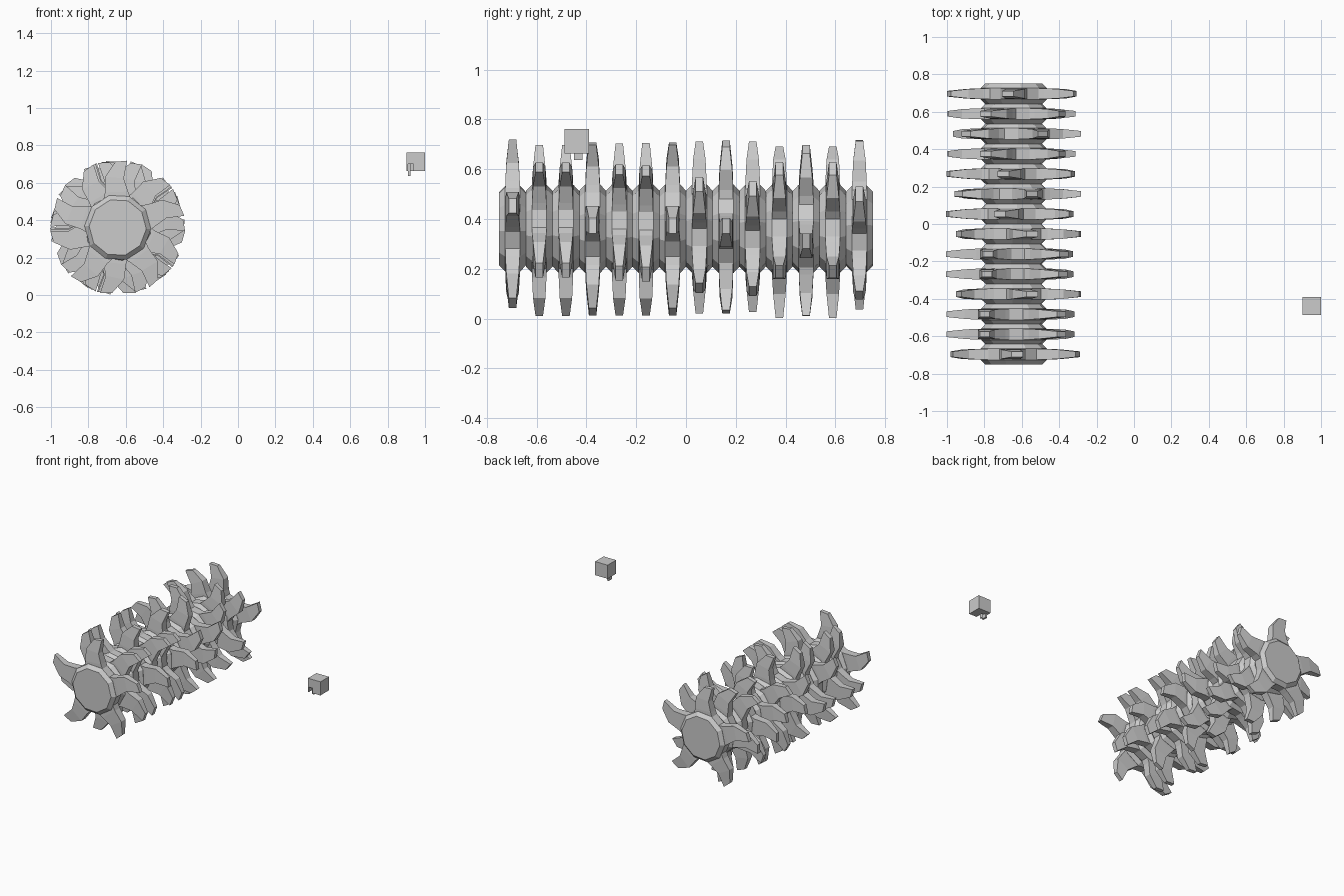
import bpy, bmesh
from math import sin, cos, radians

if "Cube" in bpy.data.objects:
    bpy.data.objects.remove(bpy.data.objects["Cube"])

CX, CZ = -0.643, 0.361        # roller axis
PITCH = 1.5 / 14              # one hub unit


def polar(r, deg, y):
    a = radians(deg)
    return (CX + r * cos(a), y, CZ + r * sin(a))


def finish(bm, name):
    bmesh.ops.recalc_face_normals(bm, faces=bm.faces)
    me = bpy.data.meshes.new(name)
    bm.to_mesh(me)
    bm.free()
    ob = bpy.data.objects.new(name, me)
    bpy.context.collection.objects.link(ob)
    return ob


def loft(bm, rings):
    vs = [[bm.verts.new(p) for p in ring] for ring in rings]
    n = len(vs[0])
    for a, b in zip(vs, vs[1:]):
        for i in range(n):
            j = (i + 1) % n
            bm.faces.new((a[i], a[j], b[j], b[i]))
    bm.faces.new(vs[0])
    bm.faces.new(vs[-1])


# tine cross-sections: (trailing r, angle), (leading r, angle), half thickness
TINE = [((0.15, -36), (0.15, 30), 0.029),
        ((0.20, -23), (0.20, 13), 0.029),
        ((0.28, -17), (0.265, 4), 0.025),
        ((0.352, -5), (0.361, 5), 0.015)]


def tined_disc(name, y, turn, lean):
    bm = bmesh.new()
    # faceted barrel hub
    h = PITCH / 2
    prof = [(-h, 0.153), (-0.03, 0.178), (0.03, 0.178), (h, 0.153)]
    loft(bm, [[polar(r, turn + 36 * i, y + dy) for i in range(10)]
              for dy, r in prof])
    # five hooked tines
    for k in range(5):
        base = 90 + turn + 72 * k
        loft(bm, [[polar(ra, base + lean * aa, y - t),
                   polar(rb, base + lean * ab, y - t),
                   polar(rb, base + lean * ab, y + t),
                   polar(ra, base + lean * aa, y + t)]
                  for (ra, aa), (rb, ab), t in TINE])
    return finish(bm, name)


# row of discs along the roller, each turned differently
turns = [-3, 26, 26, -16, 24, 23, -16, 12, -16, 9, 25, -26, 25, 5]
for i, turn in enumerate(turns):
    y = -0.75 + PITCH * (i + 0.5)
    tined_disc("tined_disc_%02d" % (i + 1), y, turn, -1 if i < 7 else 1)


def extrude_y(name, pts, y0, y1):
    bm = bmesh.new()
    loft(bm, [[(x, y, z) for x, z in pts] for y in (y0, y1)])
    return finish(bm, name)


# small detached block with a blind groove underneath, and its peg
extrude_y("small_block",
          [(0.90, 0.664), (0.908, 0.664), (0.908, 0.70), (0.938, 0.70),
           (0.938, 0.664), (1.0, 0.664), (1.0, 0.762), (0.90, 0.762)],
          -0.487, -0.43)
extrude_y("block_back",
          [(0.90, 0.664), (1.0, 0.664), (1.0, 0.762), (0.90, 0.762)],
          -0.43, -0.39)
extrude_y("block_peg",
          [(0.908, 0.636), (0.923, 0.636), (0.923, 0.705), (0.908, 0.705)],
          -0.45, -0.415)
